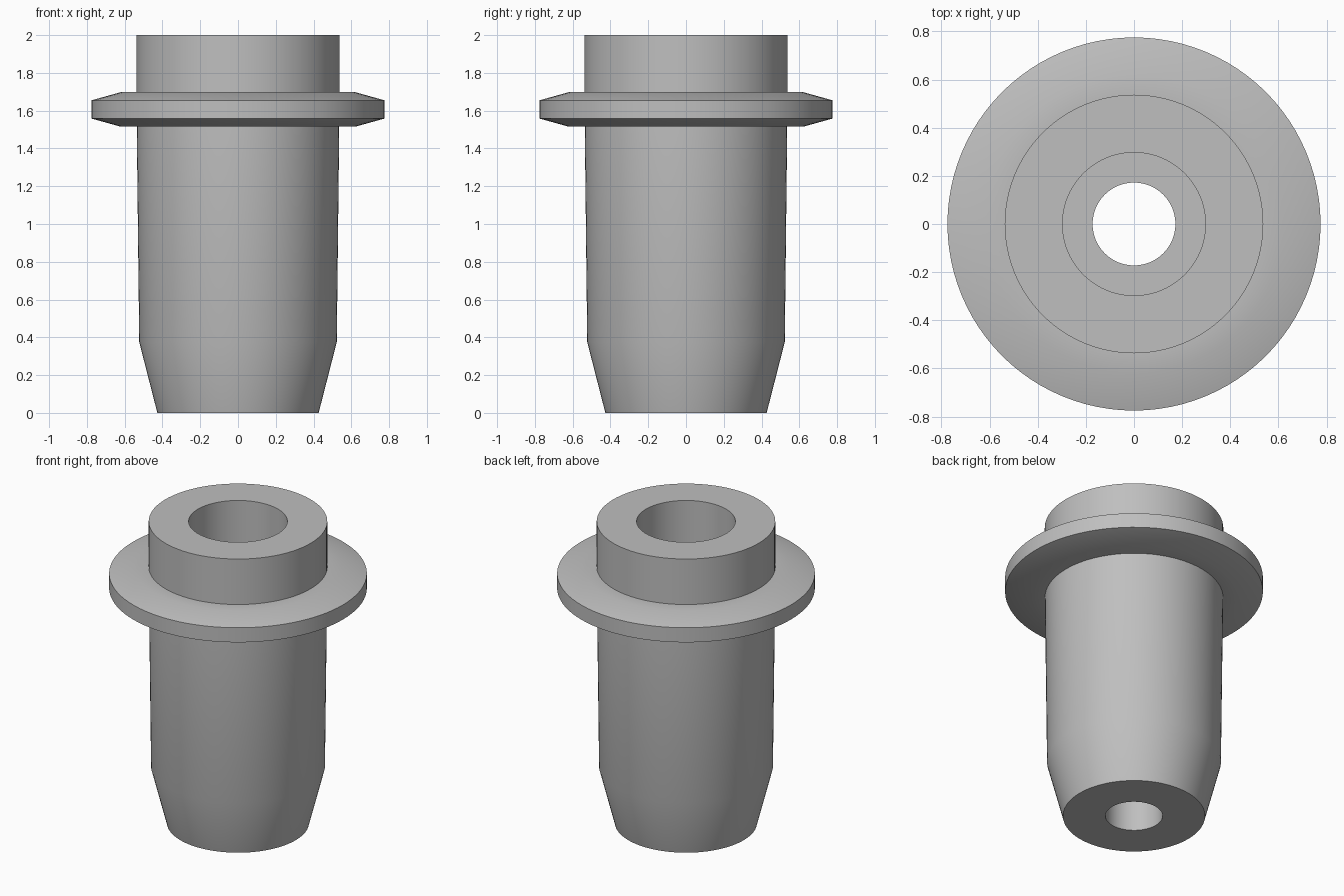
import bpy, bmesh, math

if "Cube" in bpy.data.objects:
    bpy.data.objects.remove(bpy.data.objects["Cube"], do_unlink=True)

SEGMENTS = 96

grey = bpy.data.materials.new("plain grey")
grey.use_nodes = True
colour = (0.52, 0.52, 0.52, 1)
grey.diffuse_color = colour
grey.node_tree.nodes["Principled BSDF"].inputs["Base Color"].default_value = colour


def lathe(name, profile):
    """Turn a closed (radius, height) profile around the z axis."""
    bm = bmesh.new()
    rings = []
    for r, z in profile:
        rings.append([bm.verts.new((r * math.cos(a), r * math.sin(a), z))
                      for a in (2 * math.pi * i / SEGMENTS for i in range(SEGMENTS))])
    for lower, upper in zip(rings, rings[1:] + rings[:1]):
        for i in range(SEGMENTS):
            j = (i + 1) % SEGMENTS
            bm.faces.new((lower[i], lower[j], upper[j], upper[i]))
    bmesh.ops.recalc_face_normals(bm, faces=bm.faces)
    mesh = bpy.data.meshes.new(name)
    bm.to_mesh(mesh)
    bm.free()
    mesh.materials.append(grey)
    obj = bpy.data.objects.new(name, mesh)
    bpy.context.collection.objects.link(obj)
    bpy.ops.object.select_all(action='DESELECT')
    obj.select_set(True)
    bpy.context.view_layer.objects.active = obj
    bpy.ops.object.shade_smooth_by_angle(angle=math.radians(30))
    return obj


# Outer wall from the tapered tip up through the flange to the neck
outer = [(0.427, 0), (0.523, 0.375), (0.536, 1.515),
         (0.62, 1.515), (0.775, 1.558), (0.775, 1.655), (0.62, 1.698),
         (0.537, 1.698), (0.537, 2)]
# Stepped bore: wide socket from the top, narrow through hole below
bore = [(0.297, 2), (0.297, 0.4), (0.172, 0.4), (0.172, 0)]
lathe("flanged_bushing", outer + bore)
